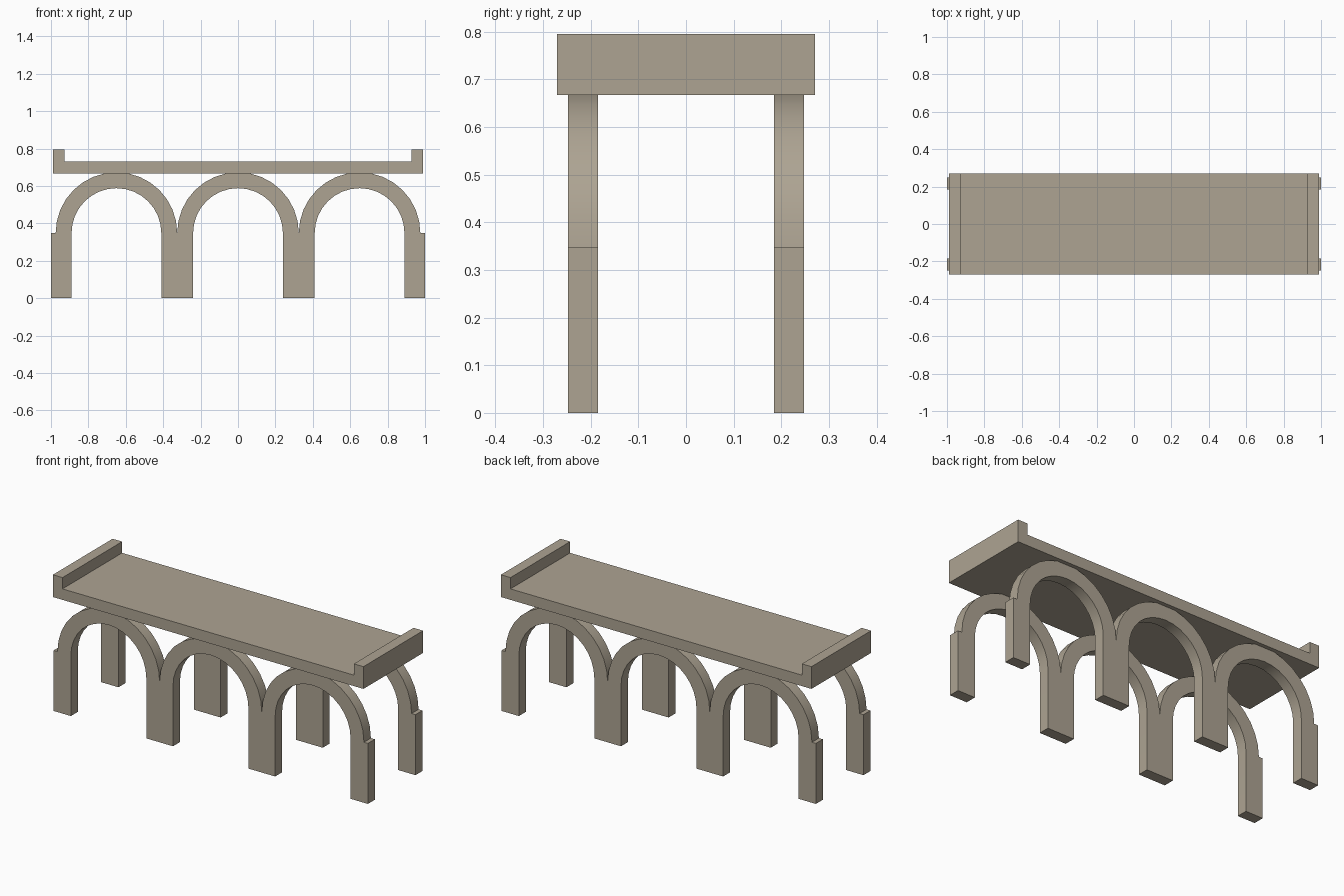
import bpy
import math

if "Cube" in bpy.data.objects:
    bpy.data.objects.remove(bpy.data.objects["Cube"])

SPRING = 0.348            # height where the arches start
R_OUT, R_IN = 0.325, 0.24
CENTRES = (-0.65, 0.0, 0.65)
SEGS = 16

stone = bpy.data.materials.new("stone")
stone.diffuse_color = (0.42, 0.37, 0.29, 1)
stone.use_nodes = True
stone.node_tree.nodes["Principled BSDF"].inputs["Base Color"].default_value = stone.diffuse_color


def extrude_profile(name, pts, y0, y1):
    """Solid made from an x-z outline (clockwise from the front) swept along y."""
    n = len(pts)
    verts = [(x, y, z) for y in (y0, y1) for x, z in pts]
    faces = [tuple(reversed(range(n))), tuple(range(n, 2 * n))]
    faces += [(i, (i + 1) % n, n + (i + 1) % n, n + i) for i in range(n)]
    mesh = bpy.data.meshes.new(name)
    mesh.from_pydata(verts, [], faces)
    mesh.materials.append(stone)
    obj = bpy.data.objects.new(name, mesh)
    bpy.context.collection.objects.link(obj)
    bpy.ops.object.select_all(action='DESELECT')
    obj.select_set(True)
    bpy.context.view_layer.objects.active = obj
    bpy.ops.object.mode_set(mode='EDIT')
    bpy.ops.mesh.select_all(action='SELECT')
    bpy.ops.mesh.normals_make_consistent(inside=False)
    bpy.ops.object.mode_set(mode='OBJECT')
    bpy.ops.object.shade_smooth_by_angle(angle=math.radians(30))
    return obj


def arc(cx, r):
    """Half circle from left to right over the springing line."""
    return [(cx - r * math.cos(math.pi * i / SEGS),
             SPRING + r * math.sin(math.pi * i / SEGS)) for i in range(SEGS + 1)]


# Arcade outline: outer piers, arch backs, then the openings from right to left
outline = [(-1, 0), (-1, SPRING)]
for k, cx in enumerate(CENTRES):
    outline += arc(cx, R_OUT)[1 if k else 0:]
outline += [(1, SPRING), (1, 0)]
for cx in reversed(CENTRES):
    outline += [(cx + R_IN, 0)] + arc(cx, R_IN)[::-1] + [(cx - R_IN, 0)]

extrude_profile("front_arcade", outline, -0.248, -0.185)
extrude_profile("back_arcade", outline, 0.185, 0.248)

# Deck slab with a raised lip at each end
right = [(0.927, 0.73), (0.927, 0.795), (0.988, 0.795), (0.988, 0.667)]
left = [(-x, z) for x, z in reversed(right)]
extrude_profile("deck", left + right, -0.271, 0.271)
